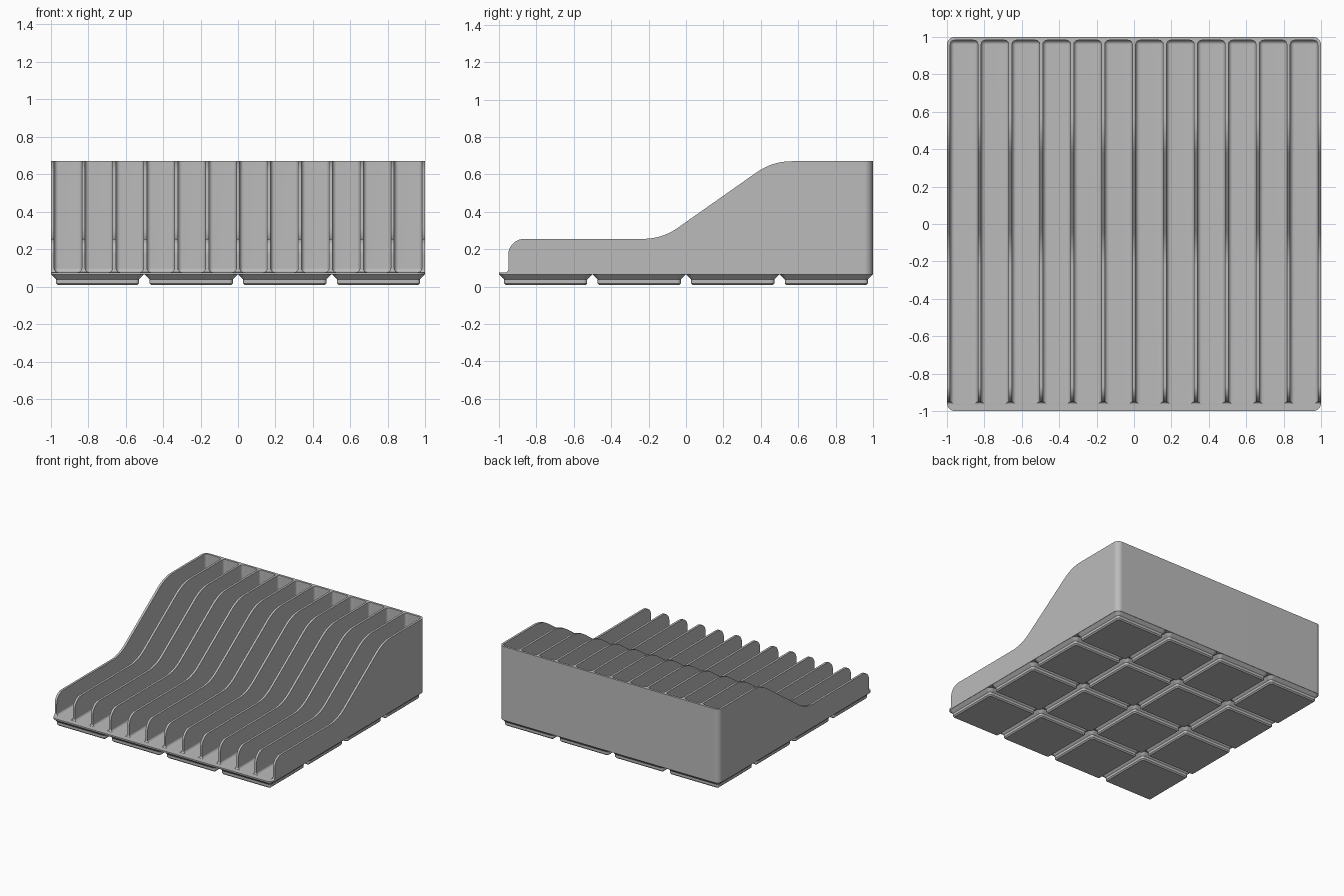
import bpy, bmesh, math
from mathutils import Vector

if "Cube" in bpy.data.objects:
    bpy.data.objects.remove(bpy.data.objects["Cube"], do_unlink=True)

grey = bpy.data.materials.new("light grey plastic")
grey.use_nodes = True
grey.diffuse_color = (0.5, 0.5, 0.5, 1)
bsdf = next(n for n in grey.node_tree.nodes if n.type == 'BSDF_PRINCIPLED')
bsdf.inputs["Base Color"].default_value = grey.diffuse_color
bsdf.inputs["Roughness"].default_value = 0.6

HALF, WALL, SLOTS = 0.999, 0.018, 12
FOOT_BOTTOM, PLATE, FLOOR, TOP = 0.008, 0.064, 0.0765, 0.67


def rounded(corners, steps=8):
    """Outline through (u, v, radius) corners with each corner filleted."""
    out = []
    for i, (u, v, r) in enumerate(corners):
        p = Vector((u, v))
        if r == 0:
            out.append(p)
            continue
        a = (Vector(corners[i - 1][:2]) - p).normalized()
        b = (Vector(corners[(i + 1) % len(corners)][:2]) - p).normalized()
        half = a.angle(b) / 2
        centre = p + (a + b).normalized() * (r / math.sin(half))
        start = p + a * (r / math.tan(half)) - centre
        end = p + b * (r / math.tan(half)) - centre
        sweep = math.pi - 2 * half
        for k in range(steps + 1):
            t = k / steps
            out.append(centre + (start * math.sin((1 - t) * sweep)
                                 + end * math.sin(t * sweep)) / math.sin(sweep))
    return out


def square(half, r):
    return rounded([(-half, -half, r), (half, -half, r), (half, half, r), (-half, half, r)])


def loft(bm, rings):
    """Skin a stack of matching outlines and cap both ends."""
    loops = [[bm.verts.new(p) for p in ring] for ring in rings]
    for lo, hi in zip(loops, loops[1:]):
        for i in range(len(lo)):
            j = (i + 1) % len(lo)
            bm.faces.new((lo[i], lo[j], hi[j], hi[i]))
    bm.faces.new(loops[0][::-1])
    bm.faces.new(loops[-1])


def make(name, bm):
    bmesh.ops.recalc_face_normals(bm, faces=bm.faces)
    mesh = bpy.data.meshes.new(name)
    bm.to_mesh(mesh)
    bm.free()
    mesh.materials.append(grey)
    obj = bpy.data.objects.new(name, mesh)
    bpy.context.collection.objects.link(obj)
    return obj


def activate(obj):
    bpy.ops.object.select_all(action='DESELECT')
    obj.select_set(True)
    bpy.context.view_layer.objects.active = obj


def boolean(obj, tool, operation):
    tool.hide_render = True
    mod = obj.modifiers.new(operation.lower(), 'BOOLEAN')
    mod.operation, mod.object, mod.solver = operation, tool, 'EXACT'
    activate(obj)
    bpy.ops.object.modifier_apply(modifier=mod.name)
    bpy.data.objects.remove(tool, do_unlink=True)


def finish(obj):
    activate(obj)
    bpy.ops.object.shade_smooth_by_angle(angle=math.radians(30))
    obj.modifiers.new("even shading", 'WEIGHTED_NORMAL').keep_sharp = True


# Body block with rounded vertical corners
bm = bmesh.new()
outline = square(HALF, 0.045)
loft(bm, [[(p.x, p.y, z) for p in outline] for z in (PLATE, 1.0)])
body = make("divided_tray", bm)

# Side silhouette: front lip, low shelf, ramp and high back
side = rounded([(-1.2, 0, 0), (1.2, 0, 0), (1.2, TOP, 0), (0.462, TOP, 0.32),
                (-0.128, 0.255, 0.32), (-0.95, 0.255, 0.085),
                (-0.95, FLOOR - 0.0005, 0.015), (-1.2, FLOOR - 0.0005, 0)], 12)
bm = bmesh.new()
loft(bm, [[(x, p.x, p.y) for p in side] for x in (-1.2, 1.2)])
boolean(body, make("silhouette_cutter", bm), 'INTERSECT')

# Slots with filleted floors, open at the top and front
bm = bmesh.new()
pitch = (2 * HALF - WALL) / SLOTS
front, back, high = -1.3, 0.981, 1.2
for i in range(SLOTS):
    cube = bmesh.ops.create_cube(bm, size=1)["verts"]
    bmesh.ops.scale(bm, verts=cube, vec=(pitch - WALL, back - front, high - FLOOR))
    bmesh.ops.translate(bm, verts=cube, vec=(
        (i - (SLOTS - 1) / 2) * pitch, (front + back) / 2, (FLOOR + high) / 2))
bmesh.ops.bevel(bm, geom=bm.edges[:], offset=0.022, segments=4, profile=0.5, affect='EDGES')
boolean(body, make("slot_cutter", bm), 'DIFFERENCE')
finish(body)

# Stepped feet in a four by four grid: (half width, corner radius, height)
steps = [(0.2125, 0.010, 0), (0.222, 0.019, 0.0095),
         (0.222, 0.019, 0.031), (0.248, 0.045, 0.057)]
bm = bmesh.new()
for i in range(4):
    for j in range(4):
        cx, cy = (i - 1.5) * 0.5, (j - 1.5) * 0.5
        loft(bm, [[(cx + p.x, cy + p.y, FOOT_BOTTOM + z) for p in square(half, r)]
                  for half, r, z in steps])
finish(make("base_feet", bm))
